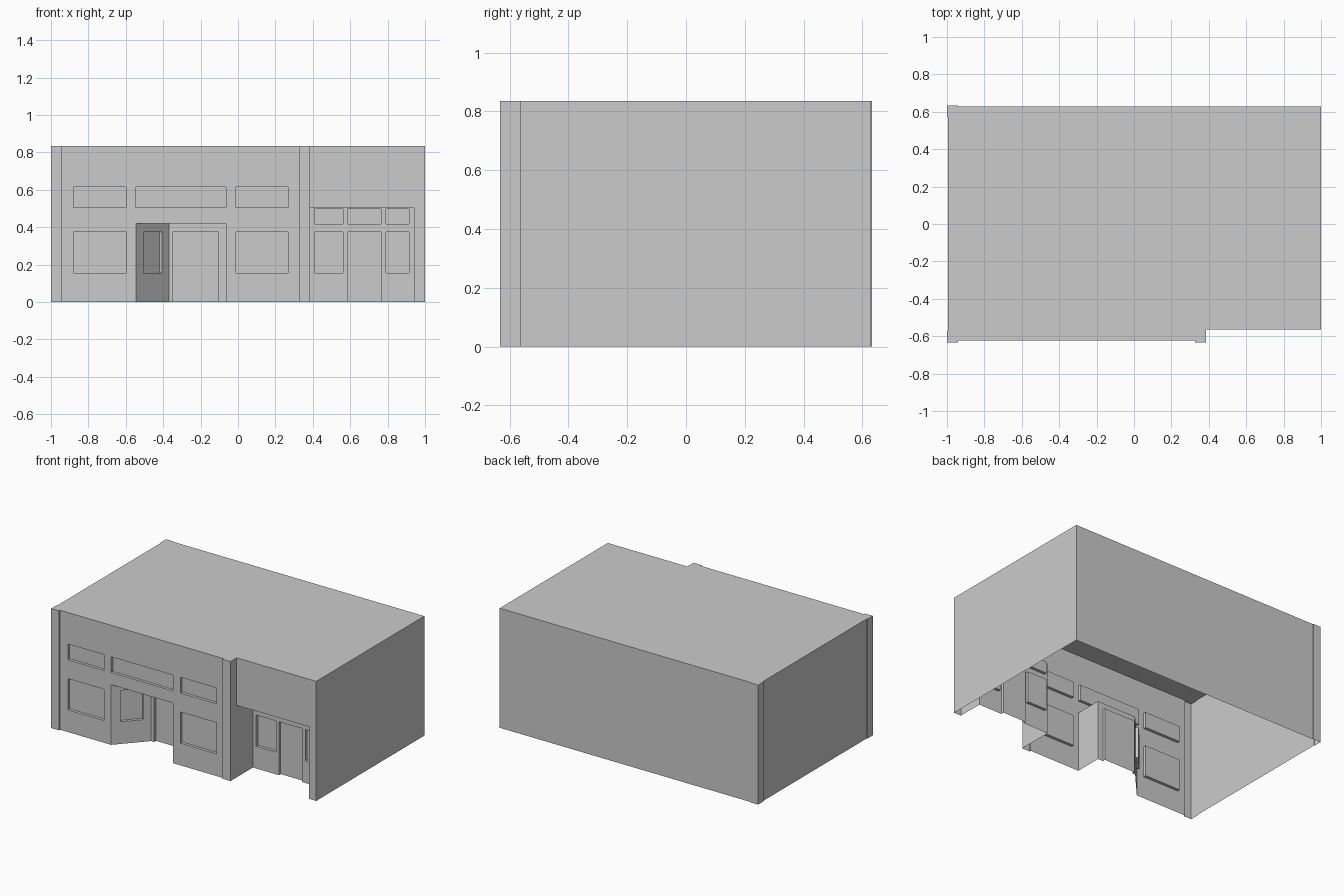
import bpy, bmesh
from mathutils import Vector

if "Cube" in bpy.data.objects:
    bpy.data.objects.remove(bpy.data.objects["Cube"])

H = 0.835          # roof height
REVEAL = 0.02      # depth of window and door insets


def finish(name, bm):
    bmesh.ops.remove_doubles(bm, verts=bm.verts, dist=1e-5)
    bmesh.ops.dissolve_limit(bm, angle_limit=0.01, verts=bm.verts, edges=bm.edges)
    mesh = bpy.data.meshes.new(name)
    bm.to_mesh(mesh)
    bm.free()
    obj = bpy.data.objects.new(name, mesh)
    bpy.context.collection.objects.link(obj)
    return obj


def face(bm, pts):
    bm.faces.new([bm.verts.new(p) for p in pts])


def walls(bm, pairs, z0, z1):
    for (ax, ay), (bx, by) in pairs:
        face(bm, [(ax, ay, z0), (bx, by, z0), (bx, by, z1), (ax, ay, z1)])


def panel(name, p, q, top, insets, holes=()):
    """Wall from p to q; rectangles (x0, x1, z0, z1) are inset or left open."""
    p, q = Vector(p), Vector(q)
    d = (q - p).normalized()
    inward = Vector((-d.y, d.x, 0)) * REVEAL

    def at(x, z):
        xy = p.lerp(q, (x - p.x) / (q.x - p.x))
        return Vector((xy.x, xy.y, z))

    rects = list(insets) + list(holes)
    xs = sorted({p.x, q.x} | {round(x, 4) for r in rects for x in r[:2]})
    zs = sorted({0.0, top} | {z for r in rects for z in r[2:]})
    # merge near-identical grid lines
    xs = [x for i, x in enumerate(xs) if i == 0 or x - xs[i - 1] > 1e-4]
    bm = bmesh.new()
    for x0, x1 in zip(xs, xs[1:]):
        for z0, z1 in zip(zs, zs[1:]):
            cx, cz = (x0 + x1) / 2, (z0 + z1) / 2
            if any(r[0] < cx < r[1] and r[2] < cz < r[3] for r in rects):
                continue
            face(bm, [at(x0, z0), at(x1, z0), at(x1, z1), at(x0, z1)])
    for x0, x1, z0, z1 in insets:
        outer = [at(x0, z0), at(x1, z0), at(x1, z1), at(x0, z1)]
        inner = [v + inward for v in outer]
        face(bm, inner)
        for i in range(4):
            if i == 0 and z0 == 0:      # doors have no sill
                continue
            j = (i + 1) % 4
            face(bm, [outer[i], outer[j], inner[j], inner[i]])
    return finish(name, bm)


# Plan outline with shallow corner pilasters, counter-clockwise
outline = [(-1, -.633), (-.94, -.633), (-.94, -.622), (.325, -.622),
           (.325, -.633), (.385, -.633), (.385, -.565), (1, -.565),
           (1, .628), (-.94, .628), (-.94, .633), (-1, .633),
           (-1, .573), (-.995, .573), (-.995, -.573), (-1, -.573)]

# Plain outer walls (the two street fronts are separate panels)
bm = bmesh.new()
edges = list(zip(outline, outline[1:] + outline[:1]))
walls(bm, [e for i, e in enumerate(edges) if i not in (2, 6)], 0, H)
finish("outer_walls", bm)

# Flat roof
bm = bmesh.new()
face(bm, [(x, y, H) for x, y in outline])
finish("roof", bm)

# Main front with windows and an open entrance
main_windows = [(a, b, z0, z1) for a, b in ((-.88, -.6), (-.01, .268))
                for z0, z1 in ((.155, .373), (.505, .615))]
main_windows.append((-.545, -.065, .505, .615))
panel("main_front", (-.94, -.622), (.325, -.622), H, main_windows,
      [(-.545, -.065, 0, .42)])

# Header and end pillar of the side front
panel("side_front", (.385, -.565), (1, -.565), H, [], [(.385, .945, 0, .503)])

# Entrance alcove: angled window wall, door wall, return and ceiling
ENTRY_Y = -.43
panel("entrance_angled_wall", (-.545, -.622), (-.37, ENTRY_Y), .42,
      [(-.505, -.405, .155, .373)])
panel("entrance_door_wall", (-.37, ENTRY_Y), (-.065, ENTRY_Y), .42,
      [(-.347, -.105, 0, .373)])
bm = bmesh.new()
walls(bm, [((-.065, ENTRY_Y), (-.065, -.622))], 0, .42)
face(bm, [(-.545, -.622, .42), (-.37, ENTRY_Y, .42),
          (-.065, ENTRY_Y, .42), (-.065, -.622, .42)])
finish("entrance_return_and_ceiling", bm)

# Side porch: glazed back wall, two returns and ceiling
PORCH_Y = -.385
bays = [(.41, .562, .155), (.585, .765, 0), (.79, .915, .155)]
porch_openings = [(a, b, z, .373) for a, b, z in bays]
porch_openings += [(a, b, .418, .498) for a, b, _ in bays]
panel("porch_back_wall", (.385, PORCH_Y), (.945, PORCH_Y), .503, porch_openings)
bm = bmesh.new()
walls(bm, [((.385, -.565), (.385, PORCH_Y)), ((.945, PORCH_Y), (.945, -.565))], 0, .503)
face(bm, [(.385, -.565, .503), (.385, PORCH_Y, .503),
          (.945, PORCH_Y, .503), (.945, -.565, .503)])
finish("porch_returns_and_ceiling", bm)
